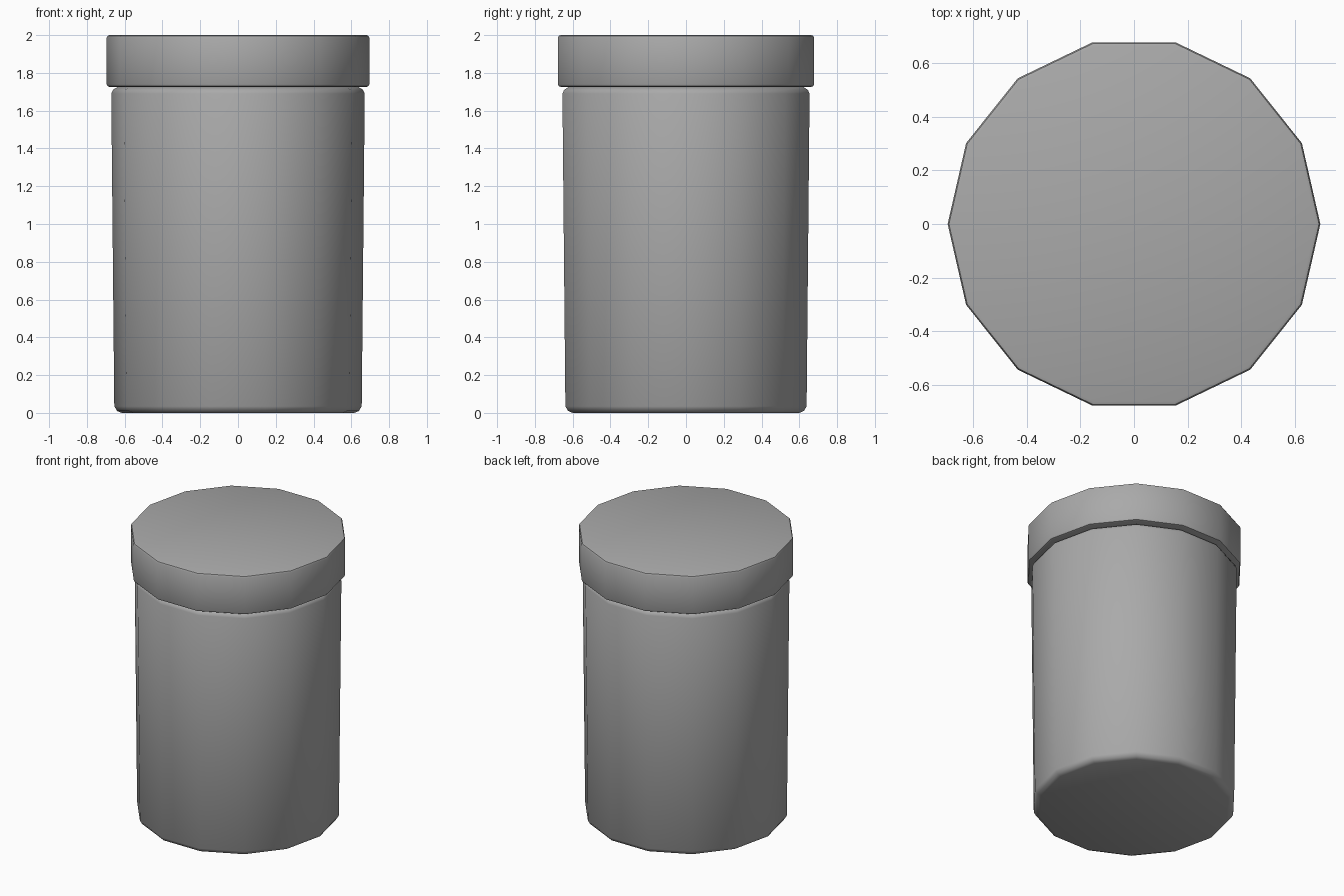
import bpy
import bmesh
from math import cos, sin, pi, radians

SIDES = 14

cube = bpy.data.objects.get("Cube")
if cube:
    bpy.data.objects.remove(cube, do_unlink=True)

# One plain grey for the whole container
grey = bpy.data.materials.new("plain grey")
grey.use_nodes = True
colour = (0.4, 0.4, 0.4, 1)
grey.diffuse_color = colour
grey.node_tree.nodes["Principled BSDF"].inputs["Base Color"].default_value = colour


def lathe(name, profile):
    """Turn a list of (radius, height) into a closed, faceted drum."""
    bm = bmesh.new()
    rings = []
    for r, z in profile:
        rings.append([bm.verts.new((r * cos(2 * pi * i / SIDES), r * sin(2 * pi * i / SIDES), z))
                      for i in range(SIDES)])
    for low, high in zip(rings, rings[1:]):
        for i in range(SIDES):
            j = (i + 1) % SIDES
            bm.faces.new((low[i], low[j], high[j], high[i]))
    bm.faces.new(rings[0][::-1])
    bm.faces.new(rings[-1])
    mesh = bpy.data.meshes.new(name)
    bm.to_mesh(mesh)
    bm.free()
    mesh.materials.append(grey)
    obj = bpy.data.objects.new(name, mesh)
    bpy.context.collection.objects.link(obj)
    bpy.ops.object.select_all(action="DESELECT")
    obj.select_set(True)
    bpy.context.view_layer.objects.active = obj
    bpy.ops.object.shade_smooth_by_angle(angle=radians(40))
    return obj


# Slightly flared body with softened rims
lathe("body", [(0.615, 0), (0.64, 0.01), (0.655, 0.035),
               (0.671, 1.69), (0.662, 1.71), (0.64, 1.724)])

# Overhanging lid
lathe("lid", [(0.68, 1.726), (0.691, 1.73), (0.696, 1.741),
              (0.696, 1.985), (0.691, 1.996), (0.68, 2)])
